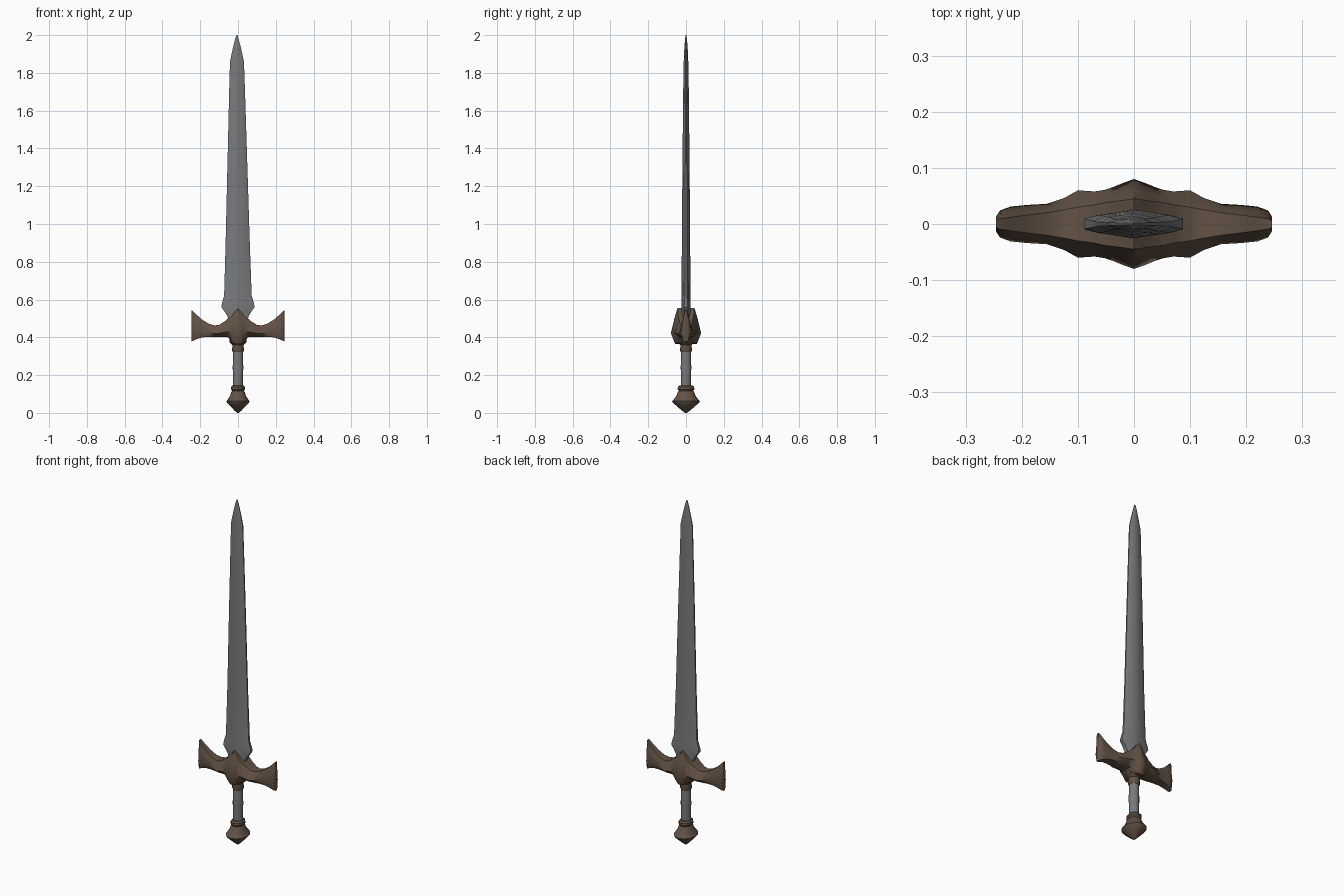
import bpy, bmesh, math

cube = bpy.data.objects.get("Cube")
if cube:
    bpy.data.objects.remove(cube, do_unlink=True)


def material(name, rgb):
    mat = bpy.data.materials.new(name)
    mat.use_nodes = True
    mat.diffuse_color = (*rgb, 1)
    mat.node_tree.nodes["Principled BSDF"].inputs["Base Color"].default_value = (*rgb, 1)
    return mat


steel = material("grey steel", (0.19, 0.195, 0.2))
bronze = material("dark bronze", (0.125, 0.085, 0.06))


def loft(name, rings, mat, angle=35):
    """Skin a list of equal-length point rings and cap both ends."""
    bm = bmesh.new()
    loops = [[bm.verts.new(p) for p in ring] for ring in rings]
    n = len(loops[0])
    for a, b in zip(loops, loops[1:]):
        for i in range(n):
            j = (i + 1) % n
            bm.faces.new((a[i], a[j], b[j], b[i]))
    bm.faces.new(loops[0][::-1])
    bm.faces.new(loops[-1])
    bmesh.ops.recalc_face_normals(bm, faces=bm.faces[:])
    mesh = bpy.data.meshes.new(name)
    bm.to_mesh(mesh)
    bm.free()
    mesh.materials.append(mat)
    obj = bpy.data.objects.new(name, mesh)
    bpy.context.collection.objects.link(obj)
    bpy.ops.object.select_all(action='DESELECT')
    obj.select_set(True)
    bpy.context.view_layer.objects.active = obj
    bpy.ops.object.shade_smooth_by_angle(angle=math.radians(angle))
    return obj


def turned(name, profile, mat, sides=12, depth=1.0):
    """Round part from (radius, height) pairs, stretched front to back."""
    rings = []
    for r, z in profile:
        rings.append([(r * math.cos(t), r * depth * math.sin(t), z)
                      for t in (math.tau * i / sides for i in range(sides))])
    return loft(name, rings, mat)


# Blade: flattened section with a raised centre ridge and blunt edges
def blade_ring(z, w, t, edge):
    cx = -0.006 * (z - 0.5) / 1.5
    half = [(1, edge), (0.75, t * 0.62), (0.3, t * 0.86), (0, t),
            (-0.3, t * 0.86), (-0.75, t * 0.62), (-1, edge)]
    front = [(cx + w * u, -y, z) for u, y in half]
    back = [(cx + w * u, y, z) for u, y in reversed(half)]
    return front + back


blade = [(0.42, 0.045, 0.025, 0.012), (0.51, 0.055, 0.026, 0.012),
         (0.535, 0.07, 0.026, 0.011), (0.56, 0.088, 0.025, 0.01),
         (0.58, 0.085, 0.025, 0.008), (0.62, 0.073, 0.024, 0.006),
         (0.9, 0.064, 0.022, 0.004), (1.3, 0.053, 0.019, 0.004),
         (1.7, 0.042, 0.015, 0.003), (1.86, 0.037, 0.012, 0.003),
         (1.93, 0.022, 0.009, 0.002), (1.98, 0.009, 0.005, 0.002),
         (2.0, 0.003, 0.002, 0.001)]
loft("blade", [blade_ring(*row) for row in blade], steel)


# Crossguard: sections along x, widest low down, with a fishtail at each end
def guard_ring(x, bottom, top, wide, y_top, y_bottom):
    mid = bottom + (top - bottom) * 0.3
    high = mid + (top - mid) * 0.6
    y_high = y_top + (wide - y_top) * 0.45
    side = [(y_bottom, bottom), (wide, mid), (y_high, high), (y_top, top)]
    return [(x, y, z) for y, z in side] + [(x, -y, z) for y, z in reversed(side)]


arm = [(0.0, 0.365, 0.555, 0.08, 0.045, 0.058), (0.02, 0.367, 0.535, 0.073, 0.042, 0.05),
       (0.037, 0.378, 0.51, 0.066, 0.04, 0.042), (0.052, 0.4, 0.5, 0.061, 0.038, 0.036),
       (0.07, 0.402, 0.485, 0.058, 0.034, 0.034), (0.1, 0.402, 0.466, 0.06, 0.03, 0.034),
       (0.125, 0.402, 0.463, 0.046, 0.025, 0.03), (0.155, 0.402, 0.472, 0.036, 0.02, 0.026),
       (0.19, 0.4, 0.494, 0.034, 0.016, 0.022), (0.22, 0.39, 0.52, 0.031, 0.012, 0.018),
       (0.239, 0.381, 0.54, 0.024, 0.009, 0.013), (0.246, 0.378, 0.542, 0.013, 0.006, 0.008)]
sections = [(-row[0], *row[1:]) for row in reversed(arm[1:])] + arm
loft("crossguard", [guard_ring(*row) for row in sections], bronze, 45)

# Collar beneath the guard
turned("guard_collar", [(0.028, 0.322), (0.031, 0.33), (0.03, 0.36), (0.045, 0.375),
                        (0.048, 0.41)], bronze)

# Grip, slightly swollen in the middle
turned("grip", [(0.026, 0.135), (0.027, 0.19), (0.028, 0.24), (0.027, 0.29),
                (0.025, 0.33)], steel)

# Pommel: ring, waist, flared disc and pointed base
turned("pommel", [(0.004, 0.0), (0.018, 0.012), (0.04, 0.035), (0.058, 0.054),
                  (0.061, 0.062), (0.052, 0.075), (0.042, 0.09), (0.036, 0.11),
                  (0.031, 0.116), (0.037, 0.125), (0.036, 0.138), (0.029, 0.146)],
       bronze, depth=1.2)
